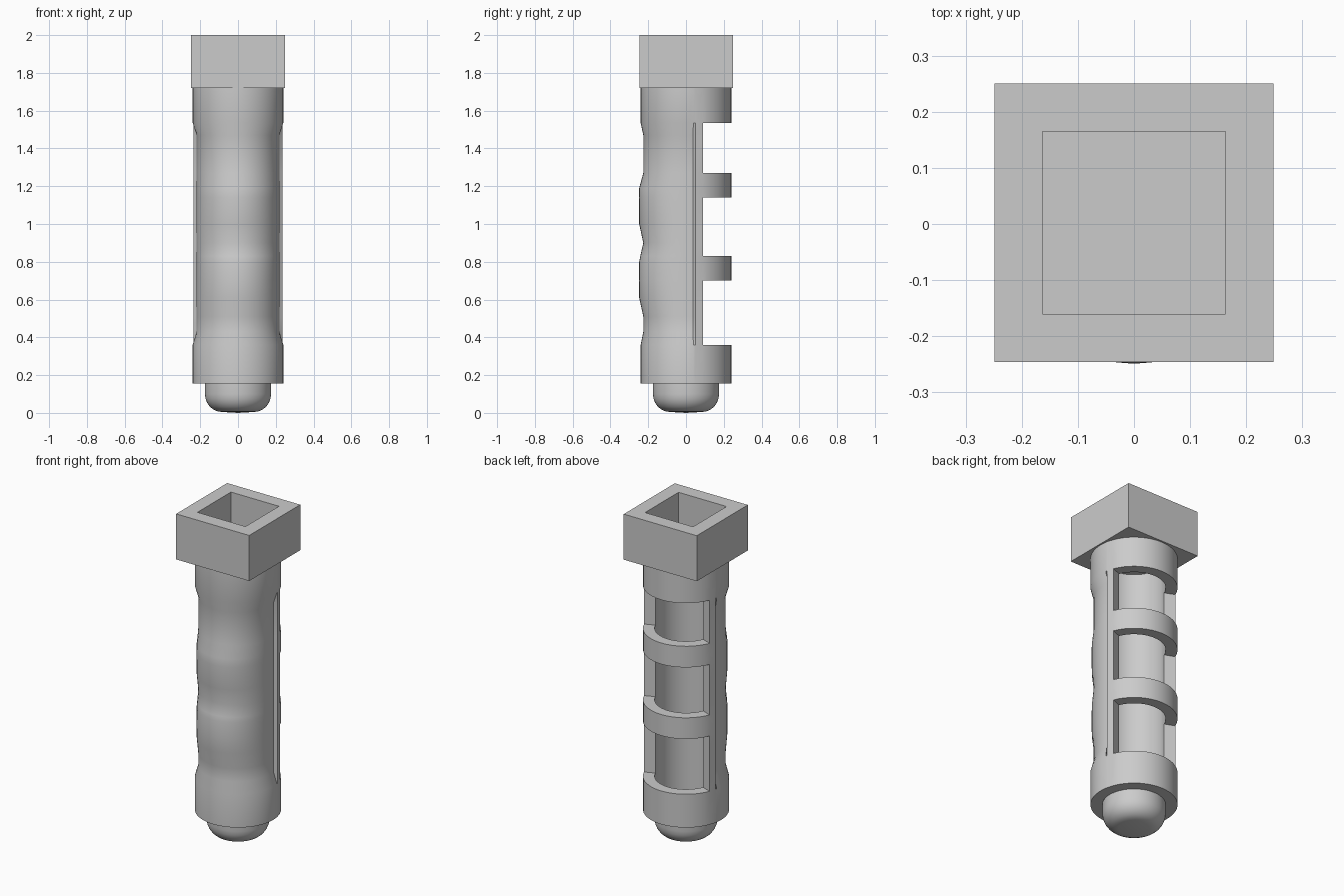
import bpy, bmesh
from math import sin, cos, radians, pi

if "Cube" in bpy.data.objects:
    bpy.data.objects.remove(bpy.data.objects["Cube"])


def finish(bm, name, angle=None):
    bmesh.ops.recalc_face_normals(bm, faces=bm.faces)
    me = bpy.data.meshes.new(name)
    bm.to_mesh(me)
    bm.free()
    ob = bpy.data.objects.new(name, me)
    bpy.context.collection.objects.link(ob)
    if angle:
        bpy.ops.object.select_all(action='DESELECT')
        ob.select_set(True)
        bpy.context.view_layer.objects.active = ob
        bpy.ops.object.shade_smooth_by_angle(angle=radians(angle))
    return ob


# Hollow grip: finger grooves at the front, open windows at the back
R, R_IN, SIDE = 0.24, 0.175, 0.219
# height, front depth, side radius
levels = [(.155, R, R), (.36, R, R), (.43, .226, SIDE), (.51, .226, SIDE),
          (.61, .248, SIDE), (.70, .249, SIDE), (.80, .248, SIDE), (.83, .242, SIDE),
          (.90, .226, SIDE), (1.0, .248, SIDE), (1.14, .249, SIDE), (1.19, .248, SIDE),
          (1.27, .226, SIDE), (1.47, .226, SIDE), (1.535, R, R), (1.72, R, R)]
windows = [(.36, .70), (.83, 1.14), (1.27, 1.535)]
A_WIN, A_STEP, A_GRIP = 22, 12, 9.5
back = [A_STEP] + [A_WIN + (180 - 2 * A_WIN) * i / 18 for i in range(19)] + [180 - A_STEP]
front = [180 - A_GRIP + (180 + 2 * A_GRIP) * i / 28 for i in range(29)]
columns = [(a, False) for a in back] + [(a, True) for a in front]


def outer_radius(a, is_front, depth, side):
    if not is_front:
        return R
    return side + (depth - side) * max(0, -sin(radians(a))) ** 2


bm = bmesh.new()
outer, inner = [], []
for a, is_front in columns:
    c, s = cos(radians(a)), sin(radians(a))
    outer.append([])
    inner.append([])
    for z, depth, side in levels:
        r = outer_radius(a, is_front, depth, side)
        outer[-1].append(bm.verts.new((r * c, r * s, z)))
        inner[-1].append(bm.verts.new((R_IN * c, R_IN * s, z)))
n = len(columns)
twin = {}
for i in range(n):
    twin.update(zip(outer[i], inner[i]))
sheet = []
for i in range(n):
    k = (i + 1) % n
    in_window = 1 <= i < len(back) - 2
    for j in range(len(levels) - 1):
        mid = (levels[j][0] + levels[j + 1][0]) / 2
        if in_window and any(lo < mid < hi for lo, hi in windows):
            continue
        sheet.append(bm.faces.new((outer[i][j], outer[k][j], outer[k][j + 1], outer[i][j + 1])))
rims = [e for e in bm.edges if len(e.link_faces) == 1]
for f in sheet:
    bm.faces.new([twin[v] for v in reversed(f.verts)])
for e in rims:
    a, b = e.verts
    bm.faces.new((a, b, twin[b], twin[a]))
bmesh.ops.delete(bm, geom=[v for v in bm.verts if not v.link_faces], context='VERTS')
finish(bm, "grip", 35)

# Rounded end knob, closed on top as the cavity floor
profile = [(0, .155), (R_IN, .155), (R_IN, .10)]
profile += [(.085 + .09 * cos(t * pi / 12), .10 - .095 * sin(t * pi / 12)) for t in range(1, 7)]
profile += [(0, 0)]
bm = bmesh.new()
vs = [bm.verts.new((r, 0, z)) for r, z in profile]
es = [bm.edges.new(p) for p in zip(vs, vs[1:])]
bmesh.ops.spin(bm, geom=vs + es, cent=(0, 0, 0), axis=(0, 0, 1), angle=2 * pi, steps=48)
bmesh.ops.remove_doubles(bm, verts=bm.verts, dist=1e-5)
finish(bm, "end_knob", 40)

# Square head with a square socket
bm = bmesh.new()
bmesh.ops.create_cube(bm, size=1)
for v in bm.verts:
    v.co = (v.co.x * .497, v.co.y * .496 + .002, 1.86 + v.co.z * .28)
top = max(bm.faces, key=lambda f: f.calc_center_median().z)
bmesh.ops.inset_individual(bm, faces=[top], thickness=.1205)
hole = bmesh.ops.extrude_discrete_faces(bm, faces=[top])['faces'][0]
for v in hole.verts:
    v.co.z = 1.75
finish(bm, "square_head")
